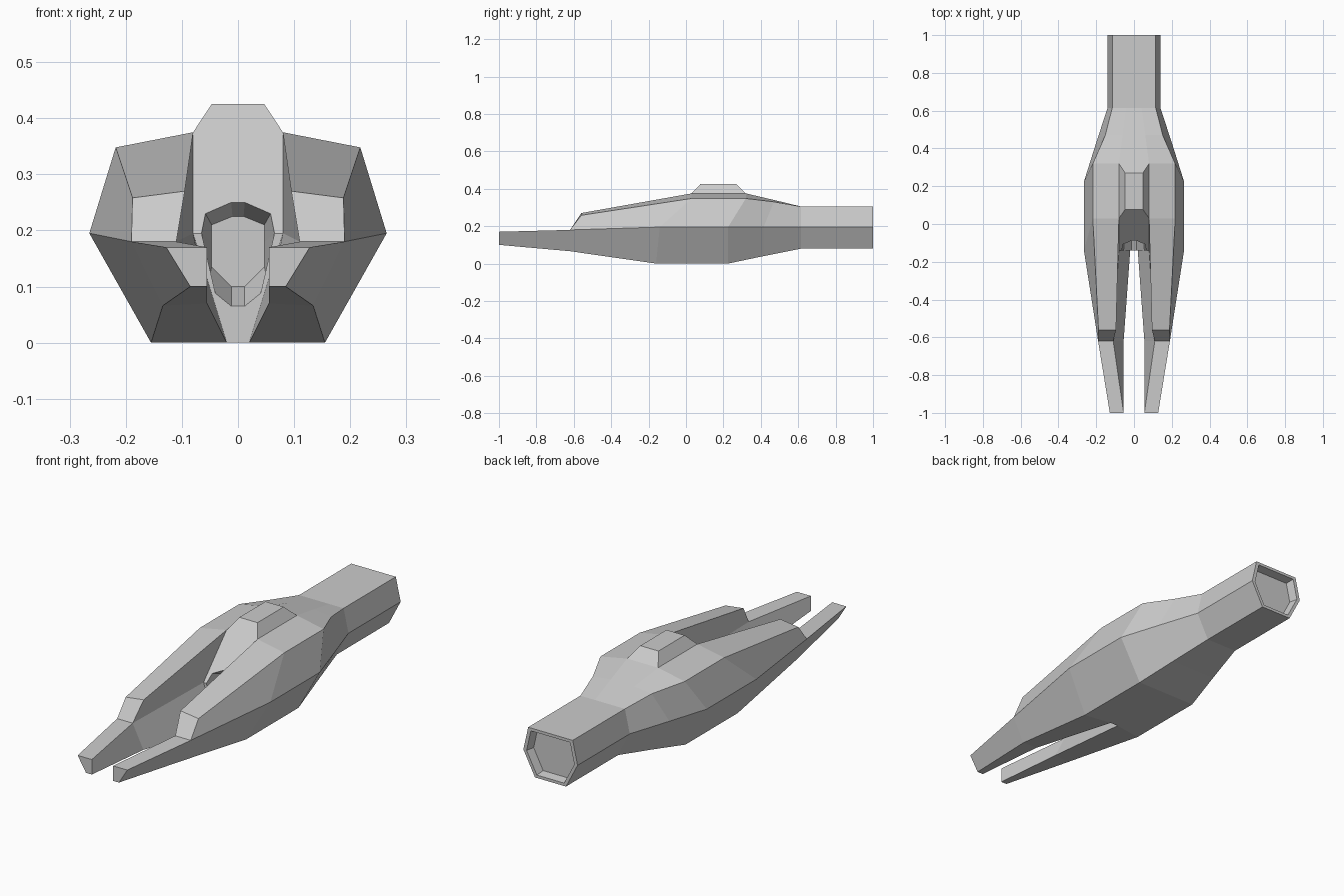
import bpy, bmesh

if "Cube" in bpy.data.objects:
    bpy.data.objects.remove(bpy.data.objects["Cube"])

grey = bpy.data.materials.new("hull_grey")
grey.diffuse_color = (0.6, 0.6, 0.6, 1)
grey.use_nodes = True
grey.node_tree.nodes["Principled BSDF"].inputs["Base Color"].default_value = grey.diffuse_color


def half_mesh(name, faces):
    """Right-hand faces, mirrored across x = 0 and welded."""
    bm = bmesh.new()
    for side in (1, -1):
        for f in faces:
            bm.faces.new([bm.verts.new((side * x, y, z)) for x, y, z in f])
    bmesh.ops.remove_doubles(bm, verts=bm.verts, dist=1e-4)
    bmesh.ops.recalc_face_normals(bm, faces=bm.faces)
    me = bpy.data.meshes.new(name)
    bm.to_mesh(me)
    bm.free()
    me.materials.append(grey)
    ob = bpy.data.objects.new(name, me)
    bpy.context.collection.objects.link(ob)
    return ob


def strip(a, b, closed=False):
    """Quads between two matching rows of points."""
    n = len(a)
    return [[a[i], a[(i + 1) % n], b[(i + 1) % n], b[i]]
            for i in range(n if closed else n - 1)]


faces = []

# Hull sections, tail to shoulder: ridge centre, ridge, top edge, waist, keel edge, keel centre
tail = [(0, 1, .305), (.04, 1, .305), (.115, 1, .305), (.14, 1, .195), (.08, 1, .08), (0, 1, .08)]
neck = [(x, .615, z) for x, y, z in tail]
flare = [(0, .47, .34), (.06, .47, .34), (.152, .47, .33), (.205, .415, .195), (.118, .415, .04), (0, .415, .04)]
rear = [(0, .32, .375), (.08, .32, .375), (.218, .32, .348), (.265, .225, .195), (.155, .225, 0), (0, .225, 0)]
for a, b in ((tail, neck), (neck, flare), (flare, rear)):
    faces += strip(a, b)

# Recessed tail opening
def inset(y, k):
    return [(x * k, y, .193 + (z - .193) * k) for x, _, z in tail]
lip, well = inset(1, .88), inset(.96, .82)
faces += strip(tail, lip) + strip(lip, well) + [well]

# Shoulder section, where the hull splits into two prongs
ridge, top = (.08, .03, .375), (.218, .03, .348)
waist, keel = (.265, -.14, .195), (.155, -.16, 0)
sill, root, centre = (.08, -.14, .195), (.02, -.14, 0), (0, -.14, 0)
faces += strip(rear[1:5], [ridge, top, waist, keel])
faces.append([rear[4], rear[5], centre, root, keel])

# Raised block on the back
b_front, b_rear = (.047, .077, .425), (.047, .27, .425)
c_front, c_rear = (0, .077, .425), (0, .27, .425)
faces += [[c_front, b_front, b_rear, c_rear],
          [b_front, ridge, rear[1], b_rear],
          [c_rear, b_rear, rear[1], rear[0]]]

# Prongs: shoulder, stepped middle, tip
step_in, step_out = (.095, -.56, .27), (.188, -.56, .258)
low_in, low_out = (.11, -.62, .18), (.19, -.62, .18)
keel_out, keel_in = (.134, -.62, .066), (.055, -.62, .07)
tip = [(.055, -1, .17), (.128, -1, .17), (.085, -1, .10), (.055, -1, .10)]
faces += [[ridge, top, step_out, step_in],
          [step_in, step_out, low_out, low_in],
          [top, waist, low_out, step_out],
          [waist, keel, keel_out, low_out],
          [keel, root, keel_in, keel_out],
          [ridge, step_in, low_in, sill],
          [sill, low_in, keel_in, root]]
faces += strip([low_in, low_out, keel_out, keel_in], tip, closed=True) + [tip]

# Front wall between the prongs: sloped above the sill, upright below, with a tapered recess
def on_wall(x, z):
    return (x, -.14 + max(0, z - .195) * .17 / .18, z)
rim = [on_wall(x, z) for x, z in ((0, .25), (.012, .25), (.058, .23), (.065, .195),
                                  (.055, .10), (.012, .065), (0, .065))]
floor = [(x, -.05, z) for x, z in ((0, .225), (.01, .225), (.047, .21), (.047, .18),
                                   (.047, .135), (.012, .10), (0, .10))]
faces += [[c_front, b_front, ridge, rim[2], rim[1], rim[0]],
          [ridge, sill, rim[3], rim[2]],
          [sill, root, rim[4], rim[3]],
          [root, centre, rim[6], rim[5], rim[4]]]
faces += strip(rim, floor) + [floor]

half_mesh("hull", faces)
